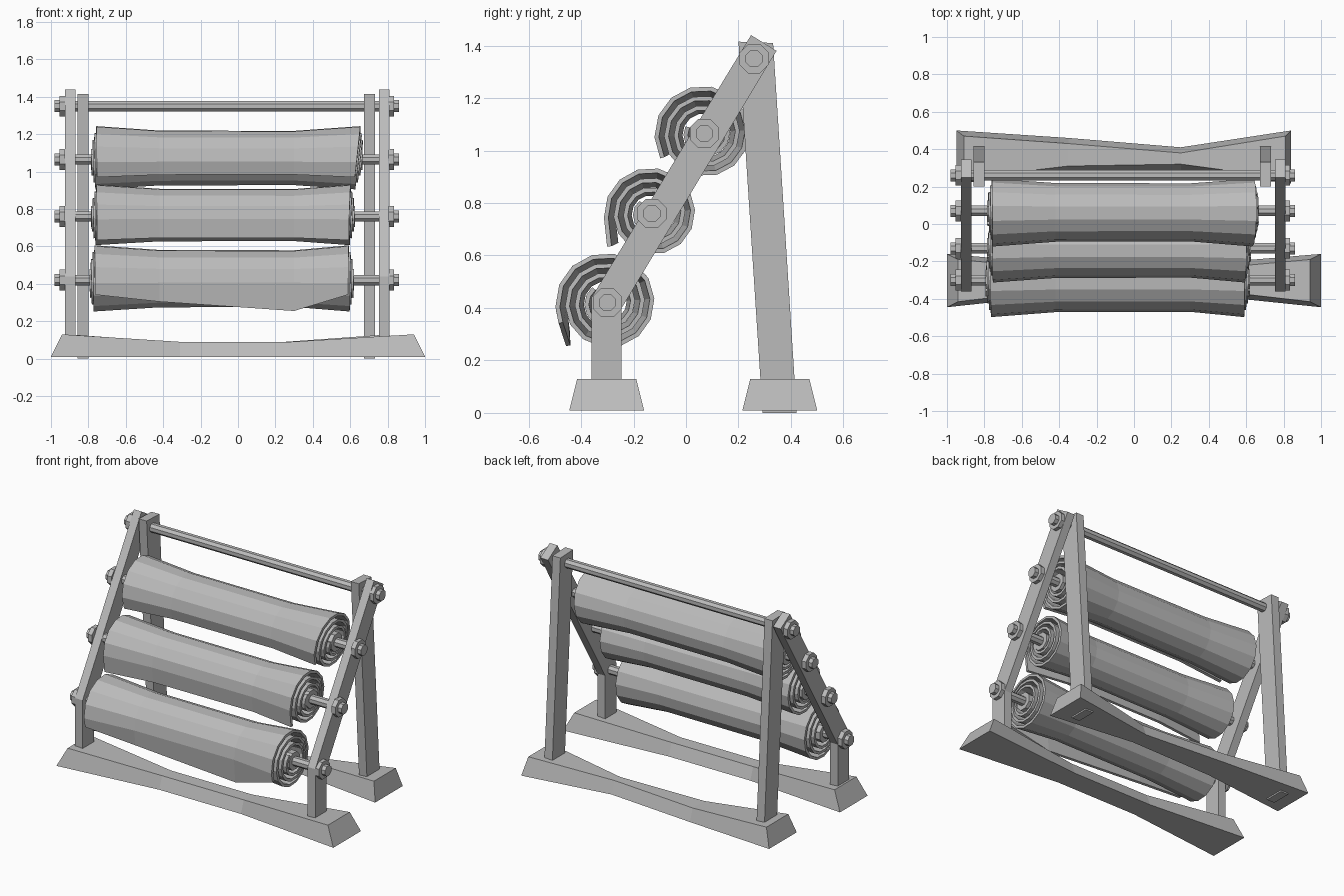
import bpy, bmesh, math
from mathutils import Vector

cube = bpy.data.objects.get("Cube")
if cube:
    bpy.data.objects.remove(cube, do_unlink=True)

grey = bpy.data.materials.new("plain grey")
grey.use_nodes = True
grey.diffuse_color = (0.5, 0.5, 0.5, 1)
grey.node_tree.nodes["Principled BSDF"].inputs["Base Color"].default_value = (0.5, 0.5, 0.5, 1)


def finish(name, bm):
    bmesh.ops.recalc_face_normals(bm, faces=bm.faces)
    mesh = bpy.data.meshes.new(name)
    bm.to_mesh(mesh)
    bm.free()
    mesh.materials.append(grey)
    obj = bpy.data.objects.new(name, mesh)
    bpy.context.collection.objects.link(obj)
    return obj


def loft(name, rings):
    """Skin a list of closed rings and cap both ends."""
    bm = bmesh.new()
    loops = [[bm.verts.new(p) for p in ring] for ring in rings]
    n = len(loops[0])
    for a, b in zip(loops, loops[1:]):
        for i in range(n):
            j = (i + 1) % n
            bm.faces.new((a[i], a[j], b[j], b[i]))
    bm.faces.new(loops[0])
    bm.faces.new(loops[-1])
    return finish(name, bm)


def plate(name, x0, x1, outline):
    return loft(name, [[(x, y, z) for y, z in outline] for x in (x0, x1)])


def bar(name, x0, x1, y, z, r, sides=8):
    turn = [(i + 0.5) * math.tau / sides for i in range(sides)]
    return plate(name, x0, x1, [(y + r * math.cos(a), z + r * math.sin(a)) for a in turn])


def foot(name, sections):
    """Sections: bottom x, top x, front y, back y, top z."""
    rings = []
    for xb, xt, y0, y1, zt in sections:
        rings.append([(xb, y0, 0.01), (xb, y1, 0.01),
                      (xt, y1 - 0.03, zt), (xt, y0 + 0.03, zt)])
    return loft(name, rings)


# Feet, pinched in the middle
foot("front_foot", [(-1, -0.94, -0.445, -0.16, 0.13), (-0.31, -0.31, -0.37, -0.22, 0.09),
                    (0.28, 0.28, -0.37, -0.22, 0.09), (1, 0.94, -0.445, -0.16, 0.13)])
foot("back_foot", [(-0.95, -0.91, 0.215, 0.5, 0.13), (-0.35, -0.35, 0.28, 0.46, 0.09),
                   (0.25, 0.25, 0.29, 0.41, 0.09), (0.84, 0.81, 0.215, 0.5, 0.13)])

# Rear posts and bent front frames
post = [(0.292, 0), (0.422, 0), (0.332, 1.41), (0.2, 1.415)]
frame = [(-0.36, 0.05), (-0.245, 0.05), (-0.245, 0.4), (0.345, 1.38),
         (0.248, 1.44), (-0.36, 0.44)]
for side, px, fx in (("right", -0.857, -0.925), ("left", 0.675, 0.755)):
    plate(side + "_rear_post", px, px + 0.057, post)
    plate(side + "_front_frame", fx, fx + 0.055, frame)

# Rods with nuts and caps
axles = {"lower": (-0.3, 0.42), "middle": (-0.13, 0.76),
         "upper": (0.07, 1.065), "top": (0.26, 1.35)}
for level, (y, z) in axles.items():
    bar(level + "_rod", -0.95, 0.83, y, z, 0.03)
    for side, sign in (("right", -1), ("left", 1)):
        face = -0.06 + sign * 0.865
        bar(f"{level}_{side}_nut", face, face + sign * 0.03, y, z, 0.06)
        bar(f"{level}_{side}_cap", face + sign * 0.02, face + sign * 0.057, y, z, 0.035)


def roll(name, axle, radius, x0, x1, end_deg, tails, slant):
    """Spiral sheet wound round a rod, flared at its ends."""
    cy, cz = axle
    steps, per_turn, pitch = 44, 14, 0.037
    stations = [(x0, 1.0), (-0.42, 0.86), (0.3, 0.85), (x1, 1.0)]
    bm = bmesh.new()
    columns = []
    for k, (x, scale) in enumerate(stations):
        out = (-1, 0, 0, 1)[k]
        column = []
        for i in range(steps + 1):
            back = steps - i
            a = math.radians(end_deg) - back * math.tau / per_turn
            r = (radius - pitch * back / per_turn) * scale
            shift = out * 0.03 * back / steps
            if k == 3:
                shift += slant * math.sin(a) * r
            column.append(Vector((x + shift, cy + r * math.cos(a), cz + r * math.sin(a))))
        if tails:
            tip = column[-1].copy()
            column.append(tip + Vector((0, 0.012, -tails[k])))
        columns.append([bm.verts.new(p) for p in column])
    for a, b in zip(columns, columns[1:]):
        for i in range(len(a) - 1):
            bm.faces.new((a[i], a[i + 1], b[i + 1], b[i]))
    obj = finish(name, bm)
    thick = obj.modifiers.new("sheet", "SOLIDIFY")
    thick.thickness = 0.017
    thick.offset = 0
    # Collars at the mouth of the roll
    for side, x in (("right", x0 - 0.03), ("left", x1 - 0.01)):
        bar(f"{name}_{side}_collar", x, x + 0.04, cy, cz, 0.06)


roll("lower_roll", axles["lower"], 0.19, -0.765, 0.59, 185, (0.06, 0.1, 0.15, 0.06), 0)
roll("middle_roll", axles["middle"], 0.175, -0.755, 0.595, 185, (0.11, 0.1, 0.1, 0.11), 0.03)
roll("upper_roll", axles["upper"], 0.185, -0.755, 0.635, 210, None, 0.1)
